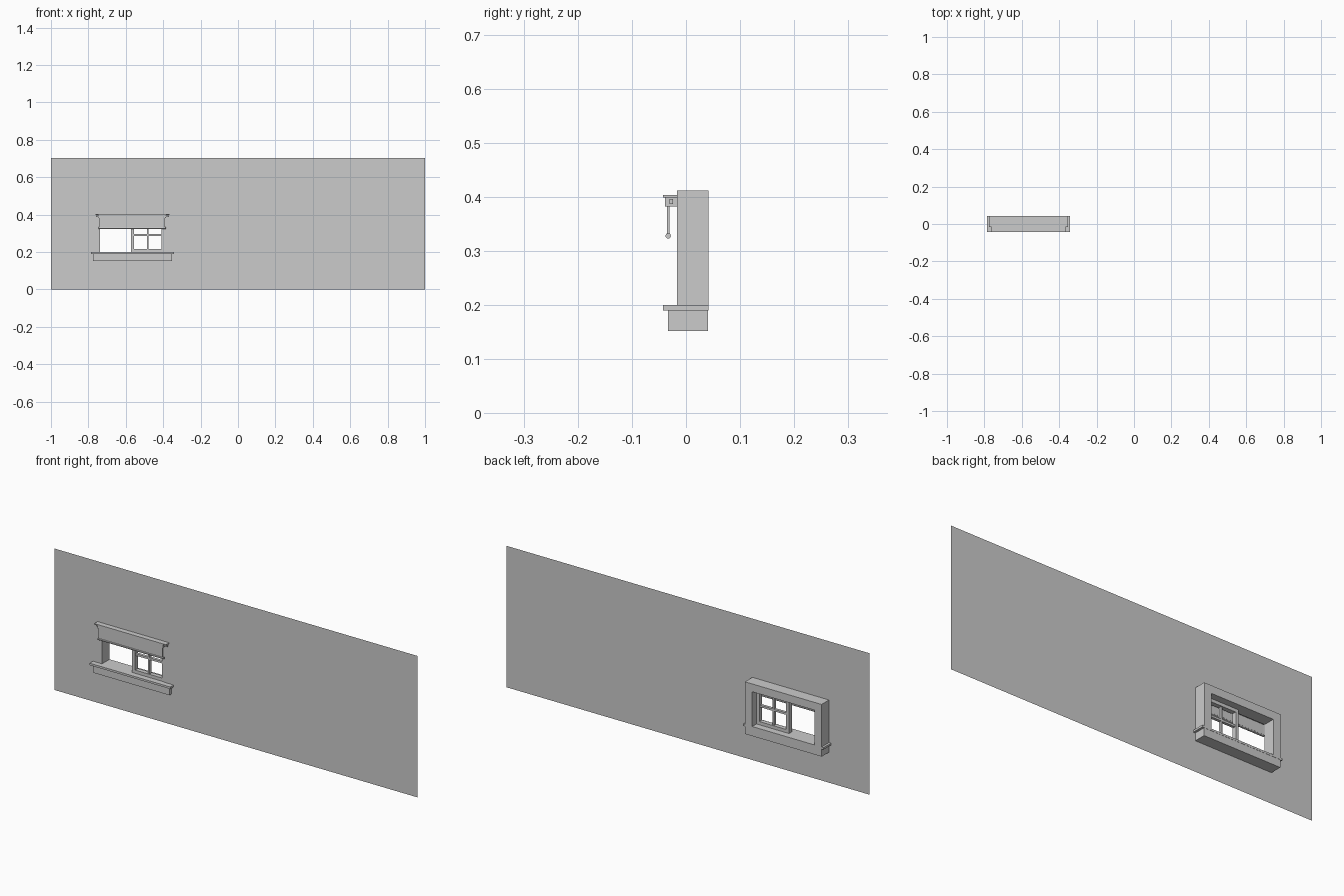
import bpy, bmesh, math

if "Cube" in bpy.data.objects:
    bpy.data.objects.remove(bpy.data.objects["Cube"])


def box(bm, x0, x1, y0, y1, z0, z1):
    r = bmesh.ops.create_cube(bm, size=1)
    for v in r['verts']:
        v.co = ((x0 + x1) / 2 + v.co.x * (x1 - x0),
                (y0 + y1) / 2 + v.co.y * (y1 - y0),
                (z0 + z1) / 2 + v.co.z * (z1 - z0))


def finish(name, bm):
    me = bpy.data.meshes.new(name)
    bm.to_mesh(me)
    bm.free()
    ob = bpy.data.objects.new(name, me)
    bpy.context.collection.objects.link(ob)
    return ob


def boxes(name, *specs):
    bm = bmesh.new()
    for s in specs:
        box(bm, *s)
    return finish(name, bm)


# Main dimensions
WALL_Y, BACK = -0.017, 0.042
L, R, B, T = -0.737, -0.394, 0.20, 0.373      # window opening
OL, OR, OT = -0.776, -0.354, 0.412            # outer frame

# Thin wall sheet with a hole for the window
bm = bmesh.new()
xs, zs = (-1, L, R, 1), (0, B, T, 0.704)
grid = [[bm.verts.new((x, WALL_Y, z)) for z in zs] for x in xs]
for i in range(3):
    for j in range(3):
        if (i, j) != (1, 1):
            bm.faces.new((grid[i][j], grid[i + 1][j],
                          grid[i + 1][j + 1], grid[i][j + 1]))
finish("wall", bm)

# Window frame: two jambs and a head
FY = WALL_Y + 0.0005
boxes("window_frame",
      (OL, L, FY, BACK, B, OT),
      (R, OR, FY, BACK, B, OT),
      (L, R, FY, BACK, T, OT))

# Sill and the apron below it
boxes("sill", (-0.787, -0.343, -0.043, BACK, 0.19, B))
boxes("apron", (OL, OR, -0.033, 0.041, 0.152, 0.19))

# Sliding sash with crossed glazing bars
SL, S = -0.573, 0.016
Y0, Y1 = -0.014, 0.008
mx, mz = (SL + R) / 2, (B + T) / 2 + 0.005
boxes("sash",
      (SL, SL + S, Y0, Y1, B, T),
      (R - S, R, Y0, Y1, B, T),
      (SL + S, R - S, Y0, Y1, B, B + S),
      (SL + S, R - S, Y0, Y1, T - S, T),
      (mx - 0.004, mx + 0.004, Y0 + 0.004, Y1 - 0.004, B + S, T - S),
      (SL + S, R - S, Y0 + 0.004, Y1 - 0.004, mz - 0.005, mz + 0.005))

# Blind: headrail, cap, end pins and hanging sheet
boxes("blind_headrail", (-0.746, -0.386, -0.039, WALL_Y, 0.382, 0.400))
boxes("blind_cap", (-0.762, -0.367, -0.043, WALL_Y, 0.399, 0.404))
boxes("blind_end_pins", (-0.759, -0.370, -0.031, -0.024, 0.387, 0.396))
boxes("blind_sheet", (-0.743, -0.390, -0.035, -0.031, 0.33, 0.383))

# Round bar along the bottom of the blind
bpy.ops.mesh.primitive_cylinder_add(vertices=12, radius=0.005, depth=0.362,
                                    location=(-0.566, -0.033, 0.328),
                                    rotation=(0, math.pi / 2, 0))
bar = bpy.context.object
bar.name = "blind_bottom_bar"
bpy.ops.object.shade_smooth_by_angle()
